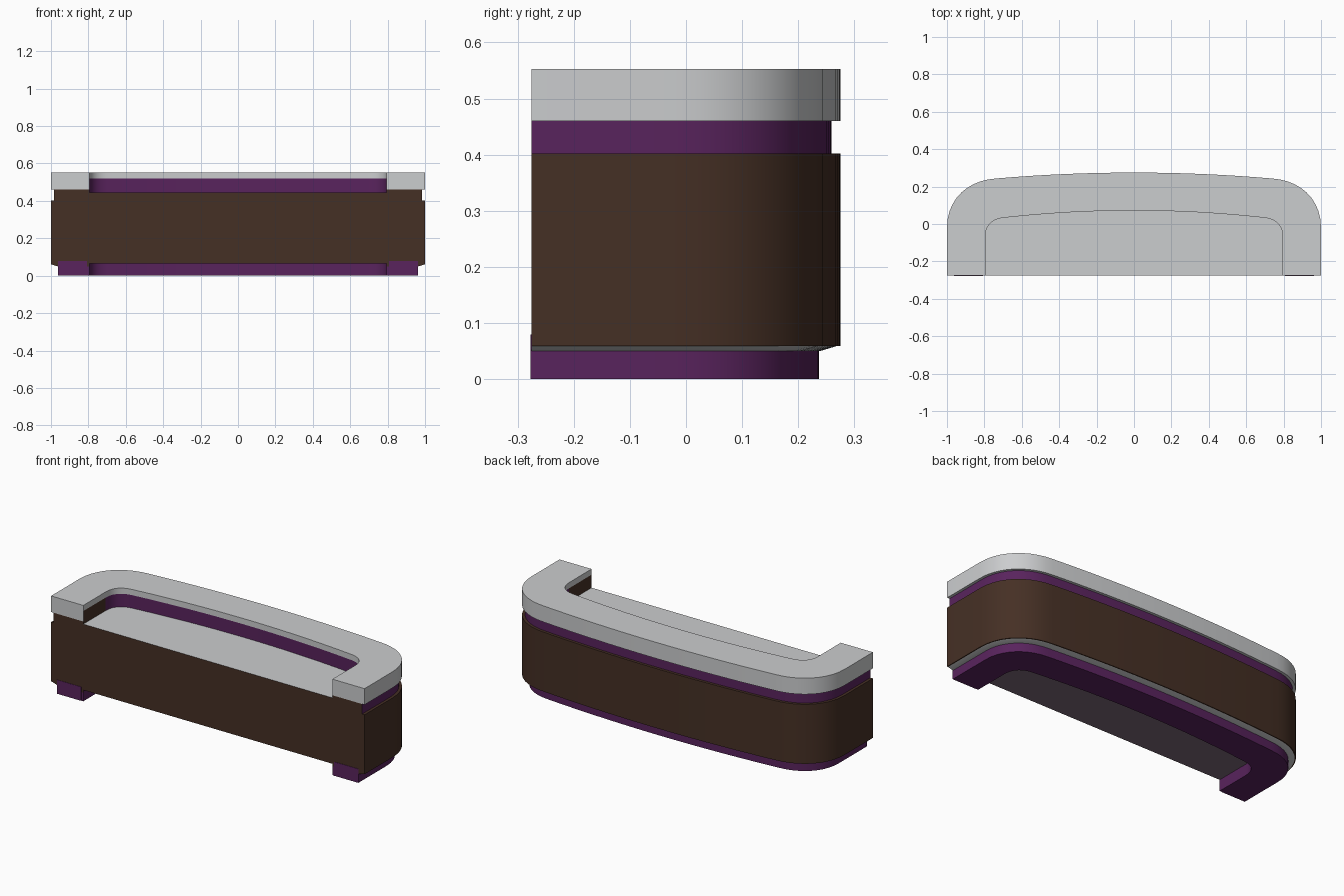
import bpy, bmesh
from mathutils import Vector

if "Cube" in bpy.data.objects:
    bpy.data.objects.remove(bpy.data.objects["Cube"], do_unlink=True)

FRONT = -0.275


def material(name, rgb):
    m = bpy.data.materials.new(name)
    m.use_nodes = True
    m.diffuse_color = (*rgb, 1)
    m.node_tree.nodes["Principled BSDF"].inputs["Base Color"].default_value = (*rgb, 1)
    return m


MATS = [material("light grey", (0.6, 0.61, 0.62)),
        material("dark brown", (0.06, 0.029, 0.018)),
        material("purple", (0.1, 0.017, 0.11)),
        material("mauve grey", (0.2, 0.14, 0.185))]
GREY, BROWN, PURPLE, MAUVE = range(4)


def arch(corner, crown, steps=10):
    """Mirrored outline: straight arm, rounded corner, gently bowed back."""
    a, b, c, d = [Vector(p) for p in corner]
    half = [Vector((a.x, FRONT))]
    for i in range(steps + 1):
        t = i / steps
        s = 1 - t
        half.append(a * s**3 + b * 3*s*s*t + c * 3*s*t*t + d * t**3)
    for i in range(1, steps + 1):
        u = 1 - i / steps
        half.append(Vector((d.x * u, crown + (d.y - crown) * u * u)))
    return half + [Vector((-p.x, p.y)) for p in reversed(half[:-1])]


OUTER = arch([(1, -0.02), (1, 0.14), (0.88, 0.235), (0.74, 0.243)], 0.275)
INNER = arch([(0.795, -0.07), (0.795, 0), (0.75, 0.03), (0.69, 0.034)], 0.072)


def inset(points, amount):
    result = []
    for i, p in enumerate(points):
        t = points[min(i + 1, len(points) - 1)] - points[max(i - 1, 0)]
        n = Vector((t.y, -t.x)).normalized()
        q = p - n * amount
        if i in (0, len(points) - 1):
            q.y = FRONT
        result.append(q)
    return result


def finish(name, bm, smooth=True):
    bmesh.ops.recalc_face_normals(bm, faces=bm.faces)
    me = bpy.data.meshes.new(name)
    bm.to_mesh(me)
    bm.free()
    for m in MATS:
        me.materials.append(m)
    ob = bpy.data.objects.new(name, me)
    bpy.context.collection.objects.link(ob)
    if smooth:
        bpy.ops.object.select_all(action='DESELECT')
        ob.select_set(True)
        bpy.context.view_layer.objects.active = ob
        bpy.ops.object.shade_smooth_by_angle(angle=0.6)


def band(name, layers, outside, ends, inside):
    """U-shaped band through (height, inset) layers; inside(z, y) picks a colour."""
    bm = bmesh.new()
    rows = []
    for z, amount in layers:
        rows.append([[bm.verts.new((p.x, p.y, z)) for p in line]
                     for line in (inset(OUTER, amount), INNER)])

    def face(verts, colour):
        bm.faces.new(verts).material_index = colour

    last = len(OUTER) - 1
    for (o1, i1), (o2, i2) in zip(rows, rows[1:]):
        for k in range(last):
            face((o1[k], o1[k+1], o2[k+1], o2[k]), outside)
            mid = (i1[k].co + i2[k+1].co) / 2
            face((i1[k], i2[k], i2[k+1], i1[k+1]), inside(mid.z, mid.y))
        for k in (0, last):
            face((o1[k], o2[k], i2[k], i1[k]), ends)
    for o, i in (rows[0], rows[-1]):
        for k in range(last):
            face((o[k], i[k], i[k+1], o[k+1]), outside)
    finish(name, bm)


def well_wall(z, y):
    if z > 0.52:
        return GREY
    return BROWN if y < -0.08 else PURPLE


# Stacked bands, from the floor up
band("plinth", [(0, 0.038), (0.05, 0.038)], PURPLE, PURPLE, lambda z, y: PURPLE)
band("lower_trim", [(0.05, 0.036), (0.06, 0.003)], GREY, BROWN, lambda z, y: PURPLE)
band("counter_body", [(0.059, 0), (0.402, 0)], BROWN, BROWN, lambda z, y: PURPLE)
band("recessed_neck", [(0.402, 0.016), (0.46, 0.016)], PURPLE, BROWN, well_wall)
band("counter_top", [(0.46, 0), (0.52, 0), (0.553, 0)], GREY, GREY, well_wall)

# Block filling the well, with a pale work surface
bm = bmesh.new()
bottom = bm.faces.new([bm.verts.new((p.x, p.y, 0.065)) for p in INNER])
made = bmesh.ops.extrude_face_region(bm, geom=[bottom], use_keep_orig=True)
bmesh.ops.translate(bm, vec=(0, 0, 0.38),
                    verts=[v for v in made["geom"] if isinstance(v, bmesh.types.BMVert)])
bm.normal_update()
for f in bm.faces:
    z = f.calc_center_median().z
    f.material_index = GREY if z > 0.44 else MAUVE if z < 0.07 else BROWN
finish("work_surface_block", bm)

# Foot plates on the front ends of the plinth
for side, label in ((1, "left"), (-1, "right")):
    bm = bmesh.new()
    bmesh.ops.create_cube(bm, size=1)
    for v in bm.verts:
        v.co = (side * 0.885 + v.co.x * 0.155, FRONT + v.co.y * 0.004, 0.04 + v.co.z * 0.08)
    for f in bm.faces:
        f.material_index = PURPLE
    finish(label + "_foot_plate", bm, smooth=False)
